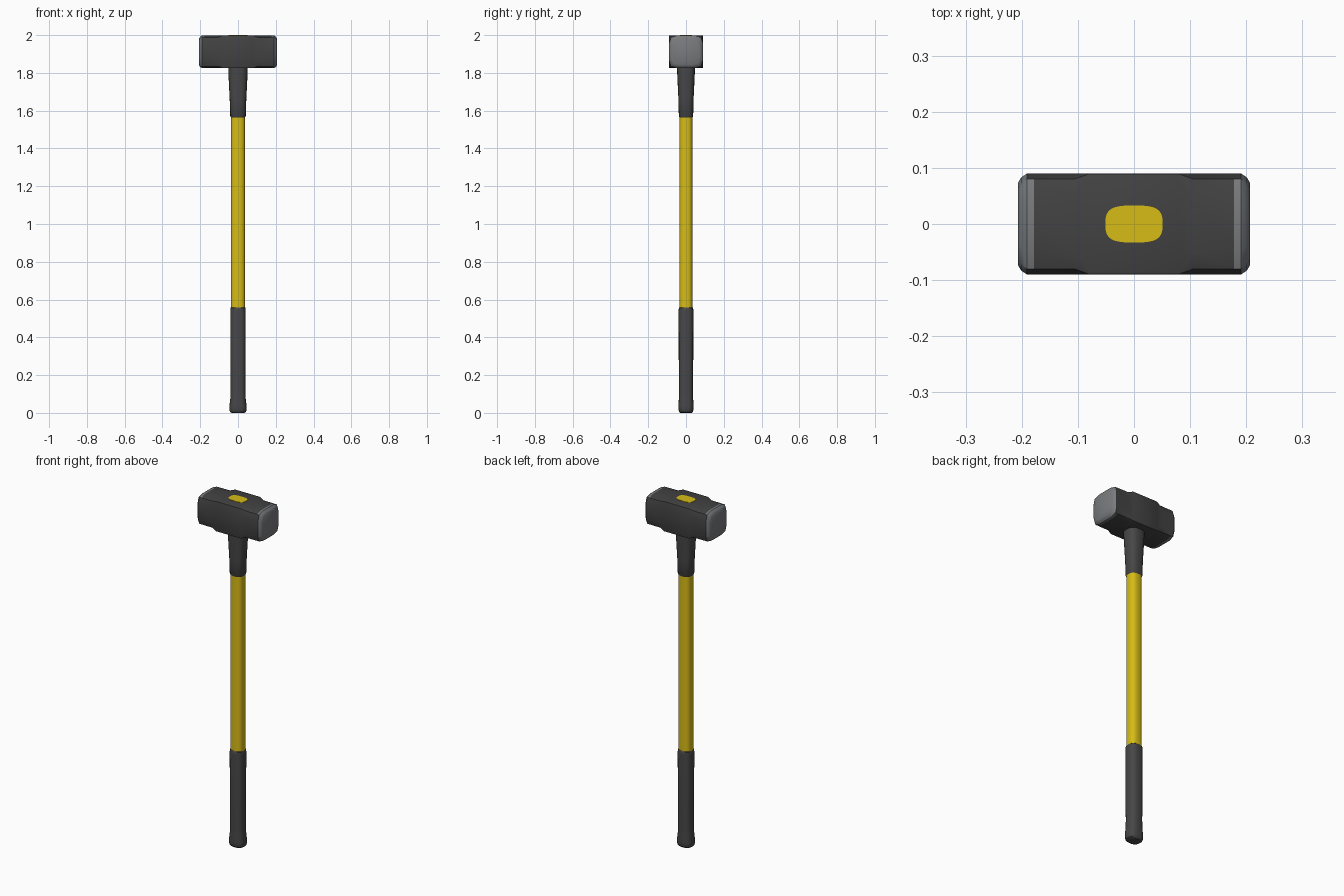
import bpy, bmesh, math

cube = bpy.data.objects.get("Cube")
if cube:
    bpy.data.objects.remove(cube, do_unlink=True)


def material(name, color, rough):
    m = bpy.data.materials.new(name)
    m.use_nodes = True
    m.diffuse_color = (*color, 1)
    b = m.node_tree.nodes["Principled BSDF"]
    b.inputs["Base Color"].default_value = (*color, 1)
    b.inputs["Roughness"].default_value = rough
    return m


RUBBER = material("dark rubber", (0.062, 0.062, 0.062), 0.8)
PAINT = material("dark head paint", (0.055, 0.055, 0.055), 0.6)
STEEL = material("worn steel", (0.19, 0.195, 0.205), 0.5)
YELLOW = material("yellow fibreglass", (0.68, 0.5, 0.008), 0.5)


def loft(name, rings, mats, rule=None, angle=35):
    """Skin a row of equal-length rings, cap both ends."""
    bm = bmesh.new()
    rows = [[bm.verts.new(p) for p in ring] for ring in rings]
    n = len(rows[0])
    for a, b in zip(rows, rows[1:]):
        for i in range(n):
            j = (i + 1) % n
            bm.faces.new((a[i], a[j], b[j], b[i]))
    bm.faces.new(rows[0])
    bm.faces.new(rows[-1])
    bmesh.ops.recalc_face_normals(bm, faces=bm.faces)
    if rule:
        for f in bm.faces:
            f.material_index = rule(f)
    mesh = bpy.data.meshes.new(name)
    bm.to_mesh(mesh)
    bm.free()
    obj = bpy.data.objects.new(name, mesh)
    bpy.context.collection.objects.link(obj)
    for m in mats:
        mesh.materials.append(m)
    bpy.ops.object.select_all(action="DESELECT")
    obj.select_set(True)
    bpy.context.view_layer.objects.active = obj
    bpy.ops.object.shade_smooth_by_angle(angle=math.radians(angle))
    return obj


def oval(z, rx, ry, power=2.6, n=32):
    """Rounded-rectangle outline at height z."""
    def axis(r, t):
        return math.copysign(r * abs(t) ** (2 / power), t)
    angles = [2 * math.pi * i / n for i in range(n)]
    return [(axis(rx, math.cos(a)), axis(ry, math.sin(a)), z) for a in angles]


def handle_part(name, profile, mat, power=2.6):
    return loft(name, [oval(z, rx, ry, power) for z, rx, ry in profile], [mat])


# Handle: grip with flared butt, yellow shaft, collar under the head
handle_part("grip", [
    (0, 0.034, 0.03), (0.005, 0.042, 0.036), (0.015, 0.046, 0.039),
    (0.035, 0.046, 0.04), (0.075, 0.041, 0.038), (0.12, 0.04, 0.038),
    (0.54, 0.041, 0.039), (0.555, 0.04, 0.038), (0.56, 0.036, 0.034)], RUBBER)
handle_part("shaft", [(0.55, 0.038, 0.035), (1.58, 0.038, 0.035)], YELLOW)
handle_part("collar", [
    (1.565, 0.038, 0.035), (1.57, 0.041, 0.038), (1.66, 0.044, 0.04),
    (1.78, 0.05, 0.046), (1.815, 0.051, 0.047), (1.835, 0.051, 0.047)], RUBBER)

# Head: square middle, octagonal ends with bevelled striking faces
MID_Z, HALF_Z, HALF_Y = 1.9115, 0.0865, 0.09


def block(x, inset, cut):
    """Rectangle outline at x whose corners are cut with a slight bulge."""
    w, h = HALF_Y - inset, HALF_Z - inset
    near, far = 0.24 * cut, 0.24 * cut
    corner = [(w, h - cut), (w - near, h - far), (w - cut, h)]
    pts = corner + [(-y, z) for y, z in reversed(corner)]
    pts += [(-y, -z) for y, z in corner]
    pts += [(y, -z) for y, z in reversed(corner)]
    return [(x, y, MID_Z + z) for y, z in pts]


half = [(0.08, 0, 0.003), (0.105, 0, 0.04), (0.178, 0, 0.042), (0.191, 0, 0.042),
        (0.201, 0.007, 0.042), (0.207, 0.017, 0.04)]
sections = [(-x, i, c) for x, i, c in reversed(half)] + half


def worn(face):
    c, n = face.calc_center_median(), face.normal
    if abs(c.x) > 0.191:
        return 1
    return int(abs(c.x) > 0.18 and abs(n.z) > 0.5)


loft("hammer_head", [block(*s) for s in sections], [PAINT, STEEL], worn, 28)

# End of the handle showing through the top of the head
handle_part("handle_tip", [(1.99, 0.051, 0.033), (2.0, 0.051, 0.033)], YELLOW, 3.2)
